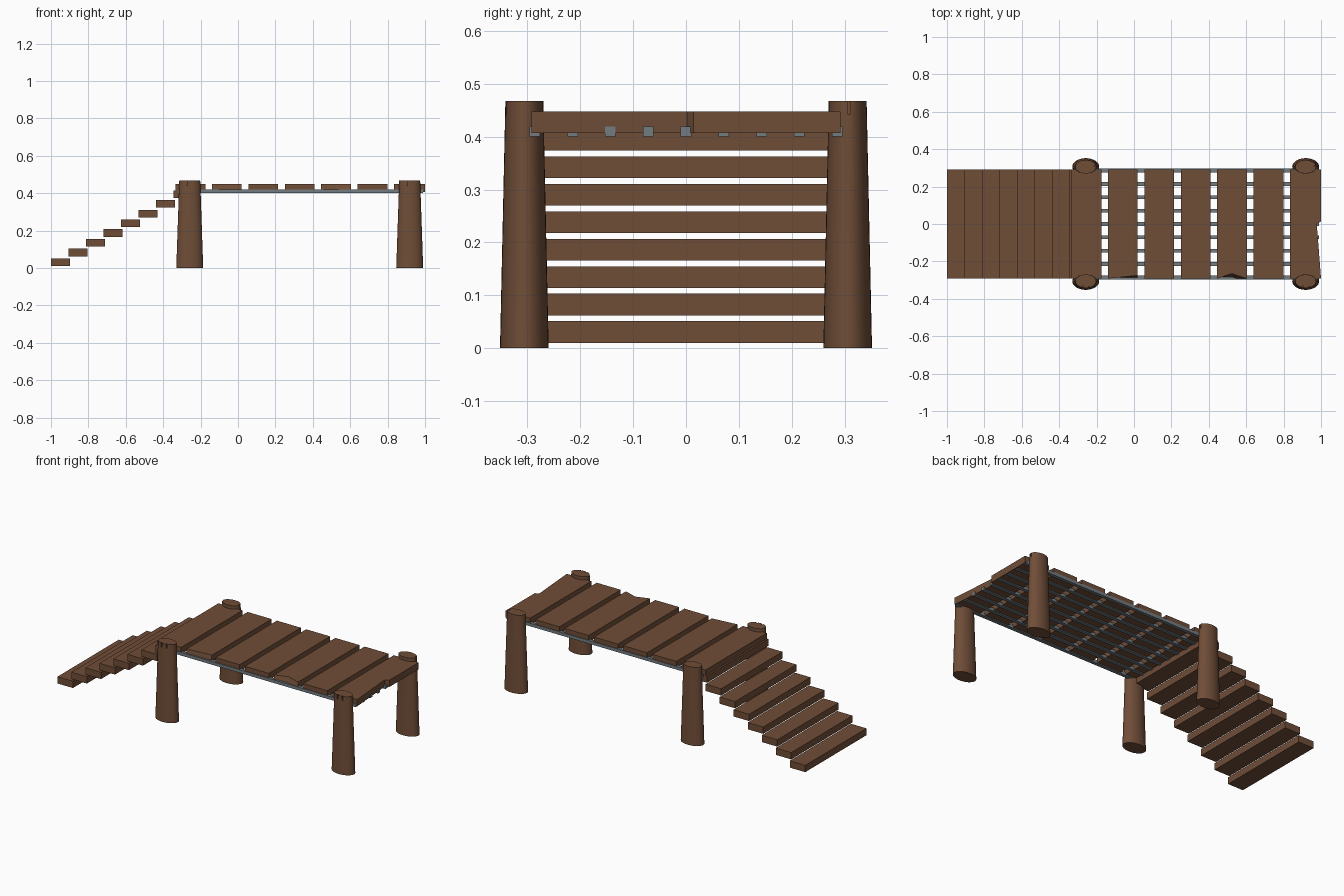
import bpy, bmesh
from mathutils import Matrix

cube = bpy.data.objects.get("Cube")
if cube:
    bpy.data.objects.remove(cube, do_unlink=True)


def material(name, color):
    m = bpy.data.materials.new(name)
    m.use_nodes = True
    m.diffuse_color = color
    m.node_tree.nodes["Principled BSDF"].inputs["Base Color"].default_value = color
    return m


wood = material("brown wood", (0.16, 0.075, 0.039, 1))
metal = material("grey metal", (0.17, 0.20, 0.22, 1))


def finish(bm, name, mat):
    bmesh.ops.recalc_face_normals(bm, faces=bm.faces)
    mesh = bpy.data.meshes.new(name)
    bm.to_mesh(mesh)
    bm.free()
    mesh.materials.append(mat)
    obj = bpy.data.objects.new(name, mesh)
    bpy.context.collection.objects.link(obj)
    return obj


def slab(name, bottom, top, z0, z1, mat=wood):
    """Board between a lower and an upper outline with equal point counts."""
    bm = bmesh.new()
    low = [bm.verts.new((x, y, z0)) for x, y in bottom]
    high = [bm.verts.new((x, y, z1)) for x, y in top]
    bm.faces.new(low)
    bm.faces.new(high)
    n = len(low)
    for i in range(n):
        j = (i + 1) % n
        bm.faces.new((low[i], low[j], high[j], high[i]))
    return finish(bm, name, mat)


def rect(x0, x1, y0, y1):
    return [(x0, y0), (x1, y0), (x1, y1), (x0, y1)]


HALF = 0.292
THICK = 0.041

# Stair treads
for i in range(8):
    x, z = -1 + i * 0.0935, 0.01 + i * 0.052
    r = rect(x, x + 0.103, -HALF, HALF)
    slab(f"stair_tread_{i + 1}", r, r, z, z + THICK)

# Deck planks, three of them chipped
for i in range(7):
    x0 = -0.335 + i * 0.195
    x1 = 1.0 if i == 6 else x0 + 0.16
    low = rect(x0, x1, -HALF, HALF)
    top = list(low)
    if i == 1:
        top[1] = (x1, -0.275)
    elif i == 4:
        mid = (x0 + x1) / 2
        low.insert(1, (mid, -HALF))
        top.insert(1, (mid, -0.265))
    elif i == 6:
        low[2:2] = [(0.978, -0.012), (0.978, 0.002), (1.0, 0.014)]
        top = low
    slab(f"deck_plank_{i + 1}", low, top, 0.407, 0.448)

# Metal rails under the deck
for i in range(9):
    y = (i - 4) * 0.0715
    r = rect(-0.32, 0.99, y - 0.01, y + 0.01)
    slab(f"deck_rail_{i + 1}", r, r, 0.401, 0.42, metal)


# Tapered oval posts with split tops
def post(name, x, y, cracks):
    bm = bmesh.new()
    bmesh.ops.create_cone(bm, cap_ends=True, segments=32, radius1=0.072,
                          radius2=0.056, depth=0.468)
    bmesh.ops.scale(bm, vec=(1, 0.64, 1), verts=bm.verts)
    bmesh.ops.translate(bm, vec=(x, y, 0.234), verts=bm.verts)
    obj = finish(bm, name, wood)
    bpy.context.view_layer.objects.active = obj
    for dx, dy, sx, sy in cracks:
        cb = bmesh.new()
        bmesh.ops.create_cube(cb, size=1, matrix=Matrix.Translation((x + dx, y + dy, 0.462))
                              @ Matrix.Diagonal((sx, sy, 0.04, 1)))
        cutter = finish(cb, "crack_cutter", wood)
        cutter.hide_render = True
        mod = obj.modifiers.new("crack", 'BOOLEAN')
        mod.operation = 'DIFFERENCE'
        mod.solver = 'EXACT'
        mod.object = cutter
        bpy.ops.object.modifier_apply(modifier=mod.name)
        bpy.data.objects.remove(cutter, do_unlink=True)
    bpy.ops.object.select_all(action='DESELECT')
    obj.select_set(True)
    bpy.ops.object.shade_smooth_by_angle()


front_cracks = [(-0.015, -0.034, 0.008, 0.016), (0.018, -0.034, 0.006, 0.014)]
for side, x in (("stair", -0.258), ("end", 0.918)):
    post(f"{side}_front_post", x, -0.306, front_cracks)
    post(f"{side}_back_post", x, 0.306, [(0.054, 0.003, 0.02, 0.005)])
